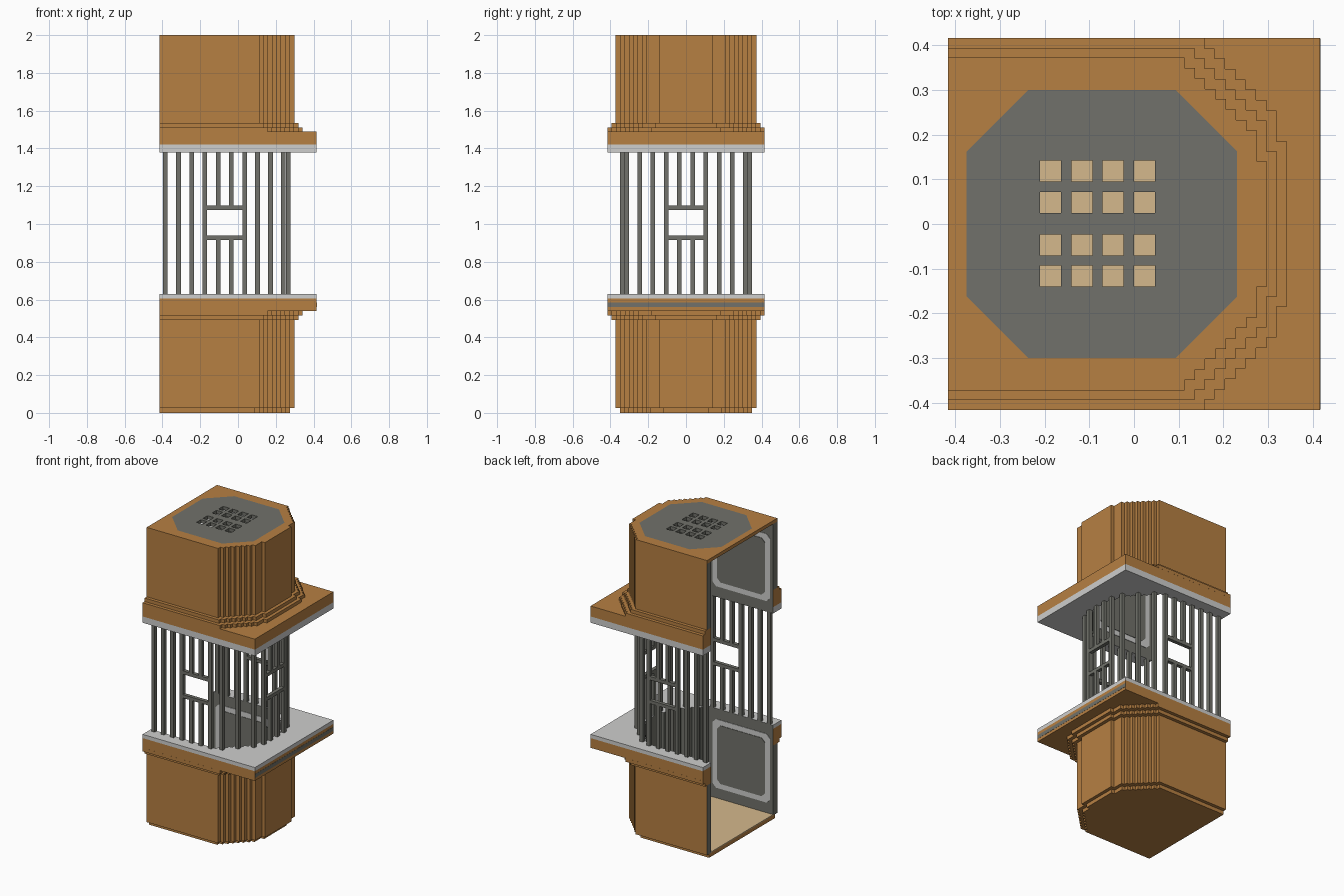
import bpy, bmesh
from mathutils import Vector

if "Cube" in bpy.data.objects:
    bpy.data.objects.remove(bpy.data.objects["Cube"], do_unlink=True)


def material(name, rgb):
    m = bpy.data.materials.new(name)
    m.use_nodes = True
    m.diffuse_color = (*rgb, 1)
    m.node_tree.nodes["Principled BSDF"].inputs["Base Color"].default_value = (*rgb, 1)
    return m


WOOD = material("brown wood", (0.47, 0.215, 0.055))
DARK = material("dark grey metal", (0.165, 0.167, 0.145))
LIGHT = material("light grey stone", (0.62, 0.62, 0.61))
BEIGE = material("beige floor", (0.66, 0.48, 0.265))

BACK = -0.416      # open side
STEP = 0.0222      # width of one stair step
THICK = 0.045      # wall thickness
PLATE = [(BACK, 0.416), (0.416, 0.416), (0.416, -0.416), (BACK, -0.416)]


def finish(name, bm, mats):
    bmesh.ops.recalc_face_normals(bm, faces=bm.faces[:])
    me = bpy.data.meshes.new(name)
    bm.to_mesh(me)
    bm.free()
    for m in mats:
        me.materials.append(m)
    ob = bpy.data.objects.new(name, me)
    bpy.context.collection.objects.link(ob)
    return ob


def stepped(d):
    """Half-octagon outline with stair-stepped corners, grown by d."""
    half = [(BACK, 0.372 + d)]
    for k in range(8):
        x = 0.113 + 0.0231 * k + d
        y = 0.372 - 0.0232 * k + d
        low = 0.14 + d if k == 7 else y - 0.0232
        half += [(x, y), (x, low)]
    half.append((0.298 + d, 0.14 + d))
    return half + [(x, -y) for x, y in reversed(half)]


INNER = stepped(-THICK)


def prism(name, pts, z0, z1, mat, lining=range(0)):
    """Extruded outline; a run of its sides may take the lining colour."""
    bm = bmesh.new()
    lo = [bm.verts.new((x, y, z0)) for x, y in pts]
    hi = [bm.verts.new((x, y, z1)) for x, y in pts]
    caps = [bm.faces.new(lo[::-1]), bm.faces.new(hi)]
    n = len(pts)
    for i in range(n):
        j = (i + 1) % n
        f = bm.faces.new((lo[i], lo[j], hi[j], hi[i]))
        f.material_index = 1 if i in lining else 0
    bm.normal_update()
    bmesh.ops.triangulate(bm, faces=caps, ngon_method='EAR_CLIP')
    return finish(name, bm, [mat, DARK])


def shell(name, outer, z0, z1, mat, dark_ends=False):
    """C-shaped layer around the shaft, lined in dark grey."""
    pts = outer + INNER[::-1]
    a = len(outer) - (1 if dark_ends else 0)
    b = len(pts) - (0 if dark_ends else 1)
    prism(name, pts, z0, z1, mat, range(a, b))


def box(bm, lo, hi):
    v = bmesh.ops.create_cube(bm, size=1)["verts"]
    lo, hi = Vector(lo), Vector(hi)
    for p in v:
        p.co = (lo + hi) / 2 + p.co * (hi - lo)


# Base and floor
prism("base_slab", stepped(-STEP), 0, 0.027, WOOD)
prism("floor", INNER, 0.025, 0.031, BEIGE)

# Lower and upper body, mouldings and ledges
shell("lower_wall", stepped(0), 0.025, 0.493, WOOD, True)
shell("lower_moulding_inner", stepped(STEP), 0.493, 0.516, WOOD)
shell("lower_moulding_outer", stepped(2 * STEP), 0.516, 0.54, WOOD)
shell("lower_ledge", PLATE, 0.54, 0.605, WOOD)
shell("lower_ledge_top", PLATE, 0.605, 0.63, LIGHT)
shell("upper_ledge_bottom", PLATE, 1.378, 1.42, LIGHT)
shell("upper_ledge", PLATE, 1.42, 1.49, WOOD)
shell("upper_moulding_outer", stepped(2 * STEP), 1.49, 1.512, WOOD)
shell("upper_moulding_inner", stepped(STEP), 1.512, 1.535, WOOD)
shell("upper_wall", stepped(0), 1.535, 1.977, WOOD, True)

# Dark stripe on the lower ledge edge
bm = bmesh.new()
box(bm, (0.412, -0.4155, 0.56), (0.417, 0.4155, 0.585))
finish("ledge_stripe", bm, [DARK])

# Roof with a grid of square holes and an octagon inlay
HOLES_X = [-0.21, -0.14, -0.07, 0.0]
HOLES_Y = [-0.14, -0.07, 0.025, 0.095]
HOLE = 0.047
OCT_X, OCT_RX, OCT_RY, OCT_CUT = -0.072, 0.303, 0.30, 0.465


def in_octagon(c):
    x, y = abs(c.x - OCT_X), abs(c.y)
    return x < OCT_RX and y < OCT_RY and x + y < OCT_CUT


bm = bmesh.new()
bm.faces.new([bm.verts.new((x, y, 2)) for x, y in stepped(0)])
bm.normal_update()
bmesh.ops.triangulate(bm, faces=bm.faces[:], ngon_method='EAR_CLIP')
cuts = [((x + e, 0, 0), (1, 0, 0)) for x in HOLES_X for e in (0, HOLE)]
cuts += [((0, y + e, 0), (0, 1, 0)) for y in HOLES_Y for e in (0, HOLE)]
for s in (-1, 1):
    cuts += [((OCT_X + s * OCT_RX, 0, 0), (1, 0, 0)), ((0, s * OCT_RY, 0), (0, 1, 0))]
    cuts += [((OCT_X + s * OCT_CUT, 0, 0), (1, t, 0)) for t in (-1, 1)]
for co, no in cuts:
    bmesh.ops.bisect_plane(bm, geom=bm.verts[:] + bm.edges[:] + bm.faces[:],
                           plane_co=co, plane_no=no, dist=1e-6)
holes = []
for f in bm.faces:
    c = f.calc_center_median()
    f.material_index = 1 if in_octagon(c) else 0
    if any(x < c.x < x + HOLE for x in HOLES_X) and any(y < c.y < y + HOLE for y in HOLES_Y):
        holes.append(f)
bmesh.ops.delete(bm, geom=holes, context='FACES')
new = bmesh.ops.extrude_face_region(bm, geom=bm.faces[:], use_keep_orig=True)["geom"]
for v in new:
    if isinstance(v, bmesh.types.BMVert):
        v.co.z = 1.977
finish("roof", bm, [WOOD, DARK])

# Window bars, with a small framed opening on each of three sides
R = 0.0122
LOW, HIGH = 0.63, 1.378
RAILS = [(0.916, 0.938), (1.075, 1.098)]


def bar(bm, x, y, split):
    spans = [(LOW, RAILS[0][0]), (RAILS[1][1], HIGH)] if split else [(LOW, HIGH)]
    for a, b in spans:
        box(bm, (x - R, y - R, a), (x + R, y + R, b))


for label, s in (("front", -1), ("back", 1)):
    bm = bmesh.new()
    for i in range(7):
        bar(bm, -0.385 + 0.07 * i, s * 0.338, i in (4, 5))
    for x, y in ((0.103, 0.314), (0.172, 0.245), (0.24, 0.175)):
        bar(bm, x, s * y, False)
    for a, b in RAILS:
        box(bm, (-0.163, s * 0.338 - R, a), (0.023, s * 0.338 + R, b))
    finish(label + "_bars", bm, [DARK])

bm = bmesh.new()
for y in (-0.105, -0.035, 0.035, 0.105):
    bar(bm, 0.265, y, abs(y) < 0.1)
for a, b in RAILS:
    box(bm, (0.265 - R, -0.0935, a), (0.265 + R, 0.0935, b))
finish("side_bars", bm, [DARK])


# Inlaid panels on the inner walls: light rim around a dark field
def panel(name, s, x0, x1, z0, z1, depth, mat):
    c = 0.025
    outline = [(x0 + c, z0), (x1 - c, z0), (x1, z0 + c), (x1, z1 - c),
               (x1 - c, z1), (x0 + c, z1), (x0, z1 - c), (x0, z0 + c)]
    wall = 0.372 - THICK
    bm = bmesh.new()
    f = bm.faces.new([bm.verts.new((x, s * wall, z)) for x, z in outline])
    out = bmesh.ops.extrude_face_region(bm, geom=[f], use_keep_orig=True)["geom"]
    bmesh.ops.translate(bm, vec=(0, -s * depth, 0),
                        verts=[g for g in out if isinstance(g, bmesh.types.BMVert)])
    finish(name, bm, [mat])


for label, s in (("front", -1), ("back", 1)):
    for level, z0, z1 in (("lower", 0.1, 0.56), ("upper", 1.45, 1.9)):
        name = f"{level}_{label}_panel"
        panel(name + "_rim", s, -0.395, 0.03, z0, z1, 0.003, LIGHT)
        panel(name + "_field", s, -0.36, -0.005, z0 + 0.035, z1 - 0.035, 0.006, DARK)
